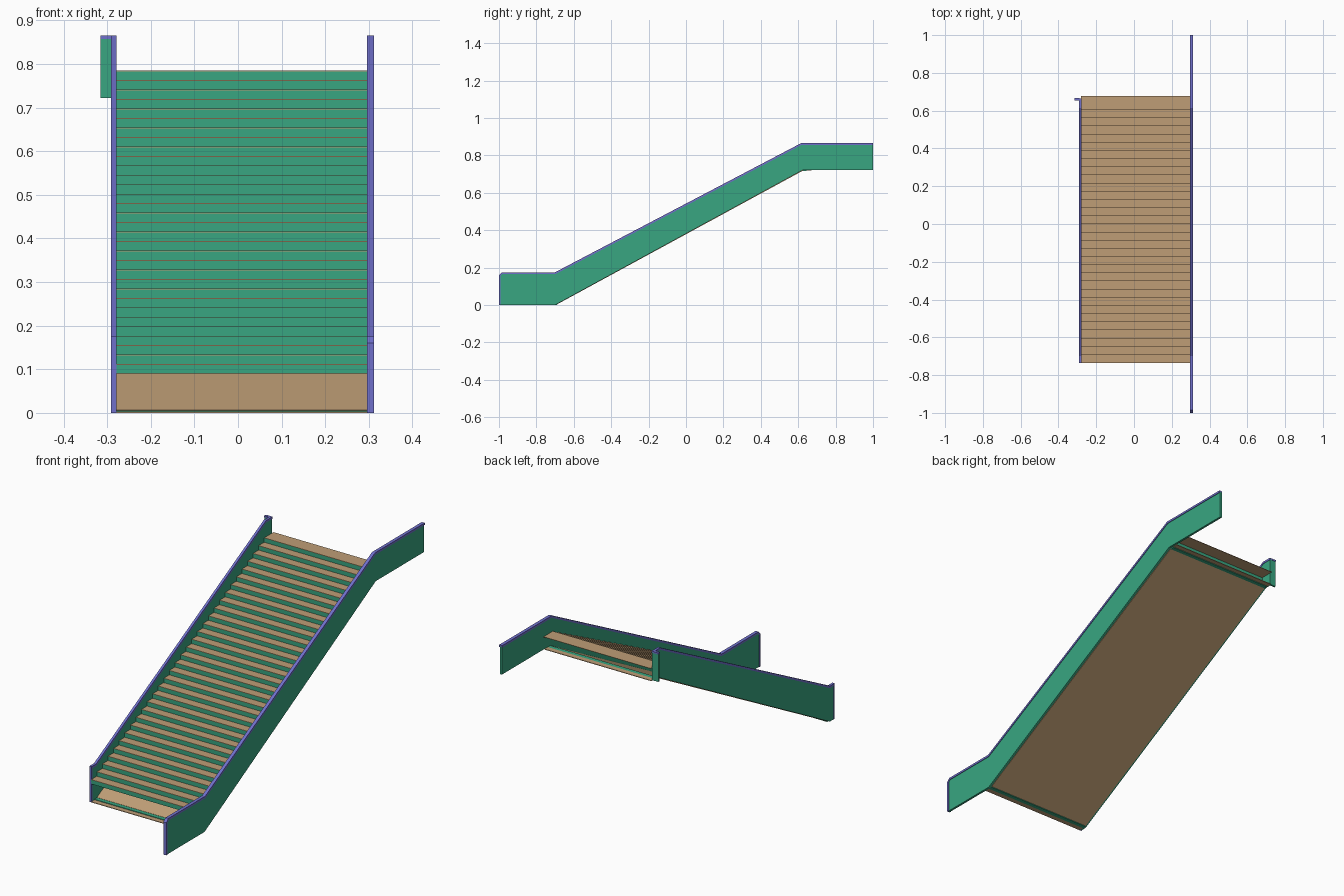
import bpy, bmesh

if "Cube" in bpy.data.objects:
    bpy.data.objects.remove(bpy.data.objects["Cube"])

def material(name, rgb):
    m = bpy.data.materials.new(name)
    m.diffuse_color = (*rgb, 1)
    m.use_nodes = True
    m.node_tree.nodes["Principled BSDF"].inputs["Base Color"].default_value = m.diffuse_color
    return m

GREEN = material("green_panel", (0.04, 0.38, 0.22))
TAN = material("tan_tread", (0.52, 0.34, 0.18))
PURPLE = material("purple_rail", (0.16, 0.16, 0.60))

def finish(bm, name, mat):
    bmesh.ops.recalc_face_normals(bm, faces=bm.faces)
    me = bpy.data.meshes.new(name)
    bm.to_mesh(me)
    bm.free()
    me.materials.append(mat)
    ob = bpy.data.objects.new(name, me)
    bpy.context.collection.objects.link(ob)
    return ob

def add_prism(bm, profile, x0, x1):
    """Extrude a (y, z) outline from x0 to x1."""
    f = bm.faces.new([bm.verts.new((x0, y, z)) for y, z in profile])
    r = bmesh.ops.extrude_face_region(bm, geom=[f])
    verts = [v for v in r["geom"] if isinstance(v, bmesh.types.BMVert)]
    bmesh.ops.translate(bm, verts=verts, vec=(x1 - x0, 0, 0))

def add_box(bm, x, y, z):
    add_prism(bm, [(y[0], z[0]), (y[1], z[0]), (y[1], z[1]), (y[0], z[1])], *x)

def prism(name, profile, x0, x1, mat):
    bm = bmesh.new()
    add_prism(bm, profile, x0, x1)
    return finish(bm, name, mat)

def box(name, x, y, z, mat):
    bm = bmesh.new()
    add_box(bm, x, y, z)
    return finish(bm, name, mat)

def rail(name, outer, inner, x0, x1):
    """Strip between two matching paths along the wall edge."""
    return prism(name, outer + inner[::-1], x0, x1, PURPLE)

# Right balustrade with long level ends
prism("right_wall", [(-0.995, 0), (-0.995, 0.155), (-0.985, 0.168), (-0.70, 0.168),
                     (0.615, 0.858), (1, 0.858), (1, 0.722), (0.625, 0.722),
                     (-0.70, 0)], 0.298, 0.309, GREEN)
rail("right_handrail",
     [(-1, 0), (-1, 0.16), (-0.985, 0.175), (-0.70, 0.175), (0.615, 0.865), (1, 0.865)],
     [(-0.992, 0), (-0.992, 0.155), (-0.982, 0.165), (-0.698, 0.165), (0.617, 0.855), (1, 0.855)],
     0.296, 0.312)

# Left balustrade, cut short at both ends
prism("left_wall", [(-0.73, 0), (-0.73, 0.168), (-0.70, 0.168), (0.615, 0.858),
                    (0.665, 0.858), (0.665, 0.722), (0.625, 0.722), (-0.70, 0)],
      -0.289, -0.281, GREEN)
rail("left_handrail",
     [(-0.735, 0), (-0.735, 0.175), (-0.70, 0.175), (0.615, 0.865), (0.665, 0.865)],
     [(-0.729, 0), (-0.729, 0.165), (-0.698, 0.165), (0.617, 0.855), (0.665, 0.855)],
     -0.291, -0.279)

# Short return panel at the top of the left wall
box("left_return_panel", (-0.315, -0.289), (0.655, 0.664), (0.722, 0.858), GREEN)
box("left_return_rail", (-0.315, -0.289), (0.653, 0.666), (0.857, 0.865), PURPLE)

# Steps: 32 risers with treads, the last tread being the landing
N, GO, RISE, Y0, Z0 = 32, 0.0432, 0.0217, -0.735, 0.09
X = (-0.281, 0.298)
risers, treads = bmesh.new(), bmesh.new()
for i in range(N):
    y, z = Y0 + i * GO, Z0 + i * RISE
    back = y + GO if i < N - 1 else 0.675
    add_box(risers, X, (y, y + 0.003), (z, z + RISE - 0.002))
    add_box(treads, X, (y, back + 0.002), (z + RISE - 0.002, z + RISE))
finish(risers, "step_risers", GREEN)
finish(treads, "step_treads", TAN)

# Sloping underside, bottom plate and the green cross strips at both ends
prism("underside", [(-0.69, 0.003), (0.625, 0.718), (0.625, 0.722), (-0.69, 0.007)], *X, TAN)
box("bottom_plate", X, (-0.735, -0.71), (0, 0.003), TAN)
box("bottom_strip", X, (-0.71, -0.69), (0, 0.006), GREEN)
box("top_strip", X, (0.625, 0.645), (0.716, 0.722), GREEN)
box("top_plate", X, (0.645, 0.67), (0.719, 0.722), TAN)
